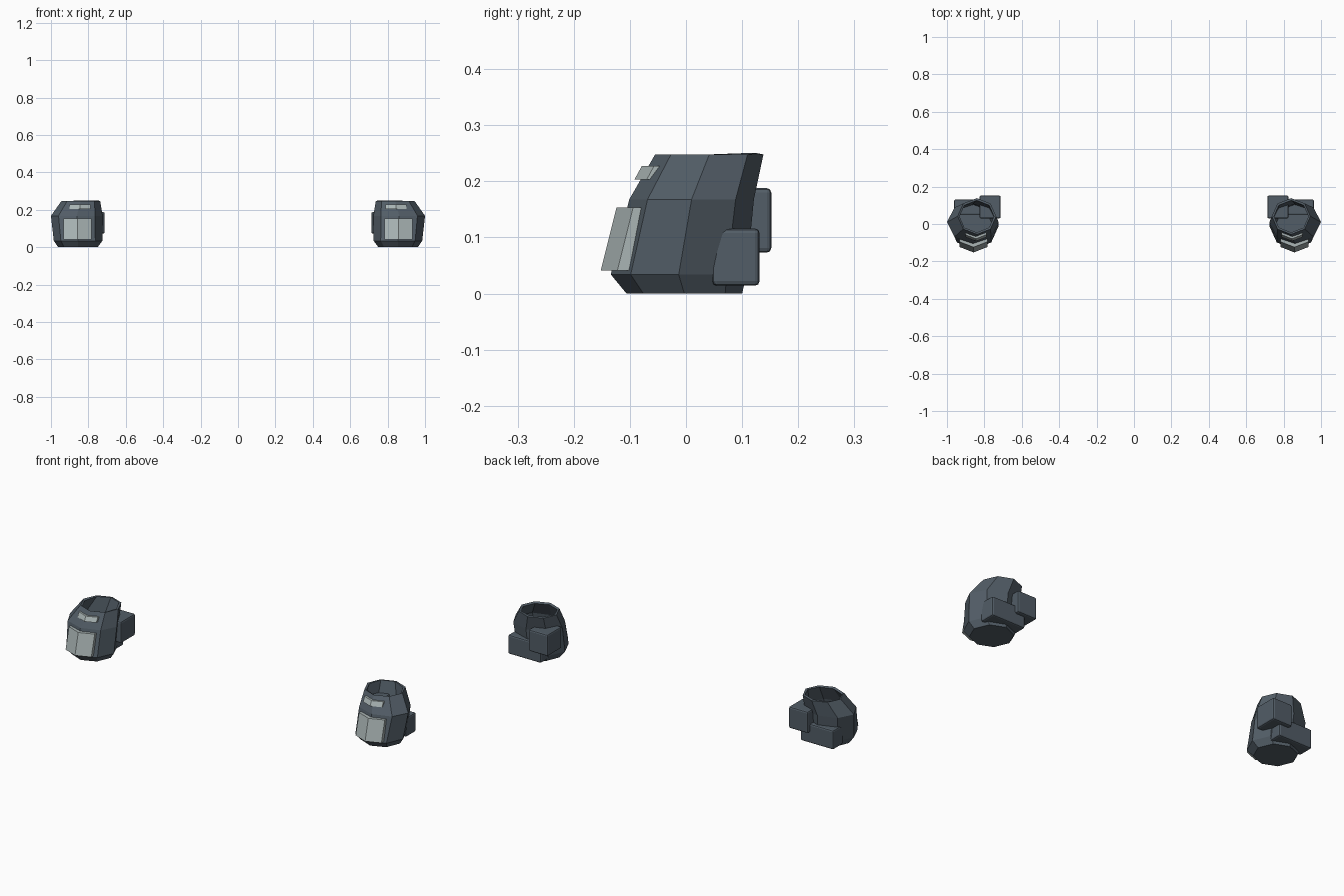
import bpy, bmesh, math

if "Cube" in bpy.data.objects:
    bpy.data.objects.remove(bpy.data.objects["Cube"])


def material(name, rgb):
    m = bpy.data.materials.new(name)
    m.diffuse_color = (*rgb, 1)
    m.use_nodes = True
    m.node_tree.nodes["Principled BSDF"].inputs["Base Color"].default_value = m.diffuse_color
    return m


DARK = material("dark_slate", (0.085, 0.11, 0.135))
LIGHT = material("pale_grey", (0.40, 0.46, 0.46))


def finish(name, bm, mat):
    """Make an object from bm and mirror it across x = 0."""
    bmesh.ops.recalc_face_normals(bm, faces=bm.faces)
    me = bpy.data.meshes.new(name)
    bm.to_mesh(me)
    bm.free()
    me.materials.append(mat)
    ob = bpy.data.objects.new(name, me)
    bpy.context.collection.objects.link(ob)
    return ob


def mirror(ob):
    mod = ob.modifiers.new("mirror", "MIRROR")
    mod.use_mirror_merge = False


def loft(bm, rings, caps):
    """Bridge equal-length closed rings of points."""
    vs = [[bm.verts.new(p) for p in r] for r in rings]
    n = len(vs[0])
    for a, b in zip(vs, vs[1:]):
        for i in range(n):
            j = (i + 1) % n
            bm.faces.new((a[i], a[j], b[j], b[i]))
    for c in caps:
        bm.faces.new(vs[c])


def box(name, x, y, z, bevel):
    bm = bmesh.new()
    rect = [(x[0], y[0]), (x[1], y[0]), (x[1], y[1]), (x[0], y[1])]
    loft(bm, [[(px, py, pz) for px, py in rect] for pz in z], (0, -1))
    ob = finish(name, bm, DARK)
    bev = ob.modifiers.new("bevel", "BEVEL")
    bev.width = bevel
    bev.segments = 2
    mirror(ob)


def plate(name, cx, half, bottom, top, thick):
    """Chevron-shaped plate; bottom and top are (front y, z)."""
    back = half * 0.39
    bm = bmesh.new()
    rings = []
    for y, z in (bottom, top):
        rings.append([(cx - half, y + back, z), (cx, y, z), (cx + half, y + back, z),
                      (cx + half, y + back + thick, z), (cx, y + thick, z),
                      (cx - half, y + back + thick, z)])
    loft(bm, rings, (0, -1))
    mirror(finish(name, bm, LIGHT))


# Eight-sided hollow shell: (centre x, centre y, radius x, radius y, z)
sections = [(-0.856, -0.003, 0.105, 0.103, 0.0),
            (-0.855, -0.013, 0.130, 0.121, 0.034),
            (-0.862, 0.010, 0.138, 0.111, 0.168),
            (-0.840, 0.0415, 0.103, 0.0965, 0.248)]
rings = [[(cx + rx * math.sin(k * math.pi / 4), cy - ry * math.cos(k * math.pi / 4), z)
          for k in range(8)] for cx, cy, rx, ry, z in sections]
bm = bmesh.new()
loft(bm, rings, (0,))
shell = finish("boot_shell", bm, DARK)
sol = shell.modifiers.new("wall", "SOLIDIFY")
sol.thickness = 0.012
sol.offset = -1
mirror(shell)

# Rounded blocks on the back
box("back_inner_block", (-0.826, -0.713), (0.03, 0.152), (0.073, 0.188), 0.008)
box("back_lower_block", (-0.962, -0.767), (0.047, 0.131), (0.014, 0.116), 0.008)

# Pale front plates
plate("front_plate", -0.858, 0.076, (-0.152, 0.041), (-0.124, 0.153), 0.022)
plate("upper_front_plate", -0.845, 0.056, (-0.092, 0.203), (-0.079, 0.227), 0.018)
